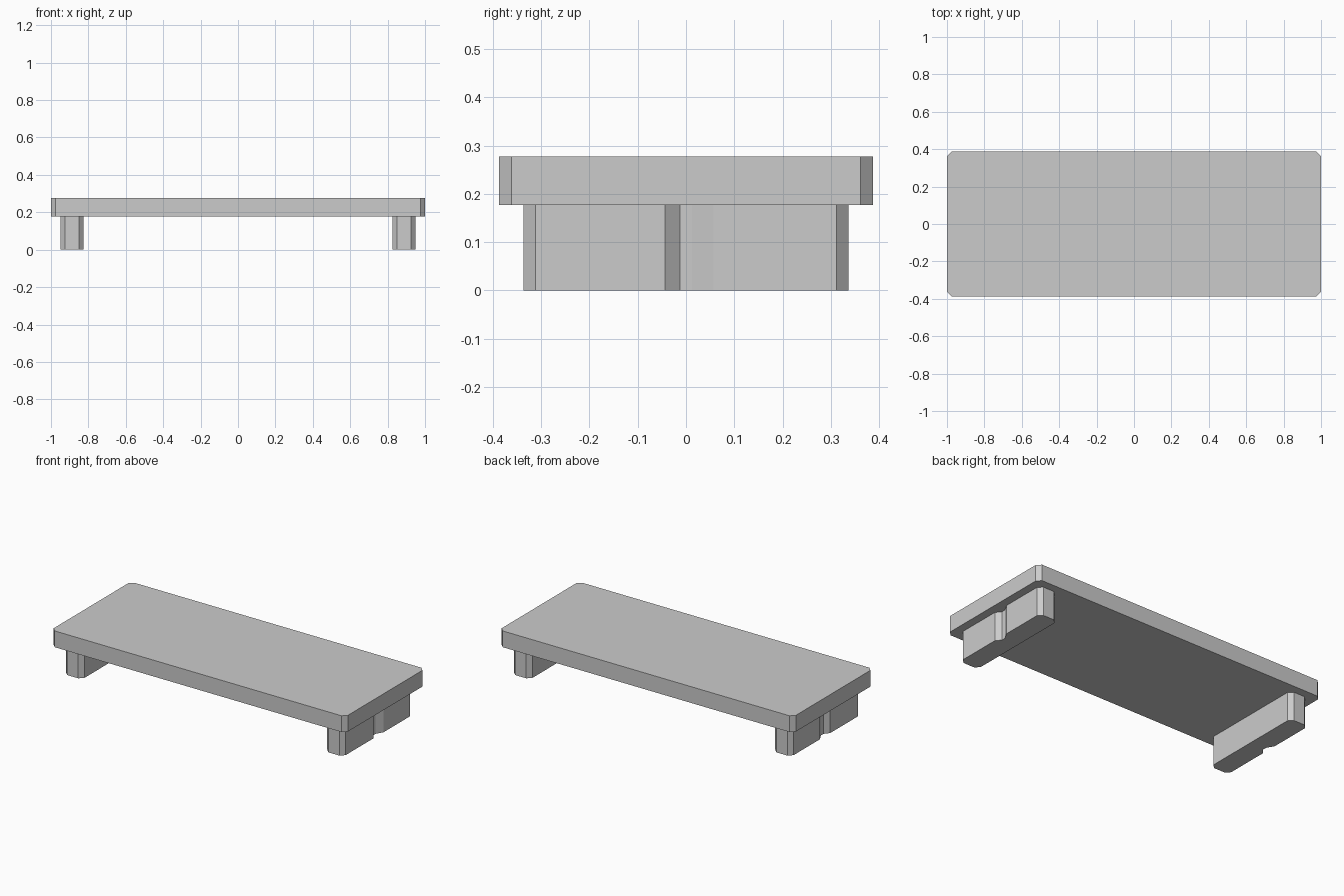
import bpy
import bmesh

cube = bpy.data.objects.get("Cube")
if cube:
    bpy.data.objects.remove(cube, do_unlink=True)

grey = bpy.data.materials.new("plain grey")
grey.use_nodes = True
colour = (0.6, 0.6, 0.6, 1)
grey.diffuse_color = colour
grey.node_tree.nodes["Principled BSDF"].inputs["Base Color"].default_value = colour

CHAMFER = 0.025
TOP_Z, LEG_TOP = 0.277, 0.177


def prism(name, outline, z0, z1):
    """Extrude a flat outline upward from z0 to z1."""
    bm = bmesh.new()
    face = bm.faces.new([bm.verts.new((x, y, z0)) for x, y in outline])
    up = bmesh.ops.extrude_face_region(bm, geom=[face])["geom"]
    bmesh.ops.translate(bm, vec=(0, 0, z1 - z0),
                        verts=[v for v in up if isinstance(v, bmesh.types.BMVert)])
    bmesh.ops.recalc_face_normals(bm, faces=bm.faces)
    mesh = bpy.data.meshes.new(name)
    bm.to_mesh(mesh)
    bm.free()
    mesh.materials.append(grey)
    obj = bpy.data.objects.new(name, mesh)
    bpy.context.collection.objects.link(obj)
    return obj


def chamfered(x0, x1, y, notch=()):
    """Rectangle with cut corners; notch points go on the x1 side."""
    c = CHAMFER
    return [(x0 + c, -y), (x1 - c, -y), (x1, -y + c), *notch,
            (x1, y - c), (x1 - c, y), (x0 + c, y), (x0, y - c), (x0, -y + c)]


# Slab top
prism("table_top", chamfered(-1, 1, 0.387), LEG_TOP, TOP_Z)

# Long end legs, each with a shallow groove in the outer face
OUT = 0.95
groove = [(OUT, -0.043), (OUT - 0.025, -0.012), (OUT - 0.025, 0.012), (OUT, 0.057)]
leg = chamfered(0.825, OUT, 0.337, groove)
for name, side in (("left_leg", 1), ("right_leg", -1)):
    prism(name, [(side * x, y) for x, y in leg], 0, LEG_TOP)
